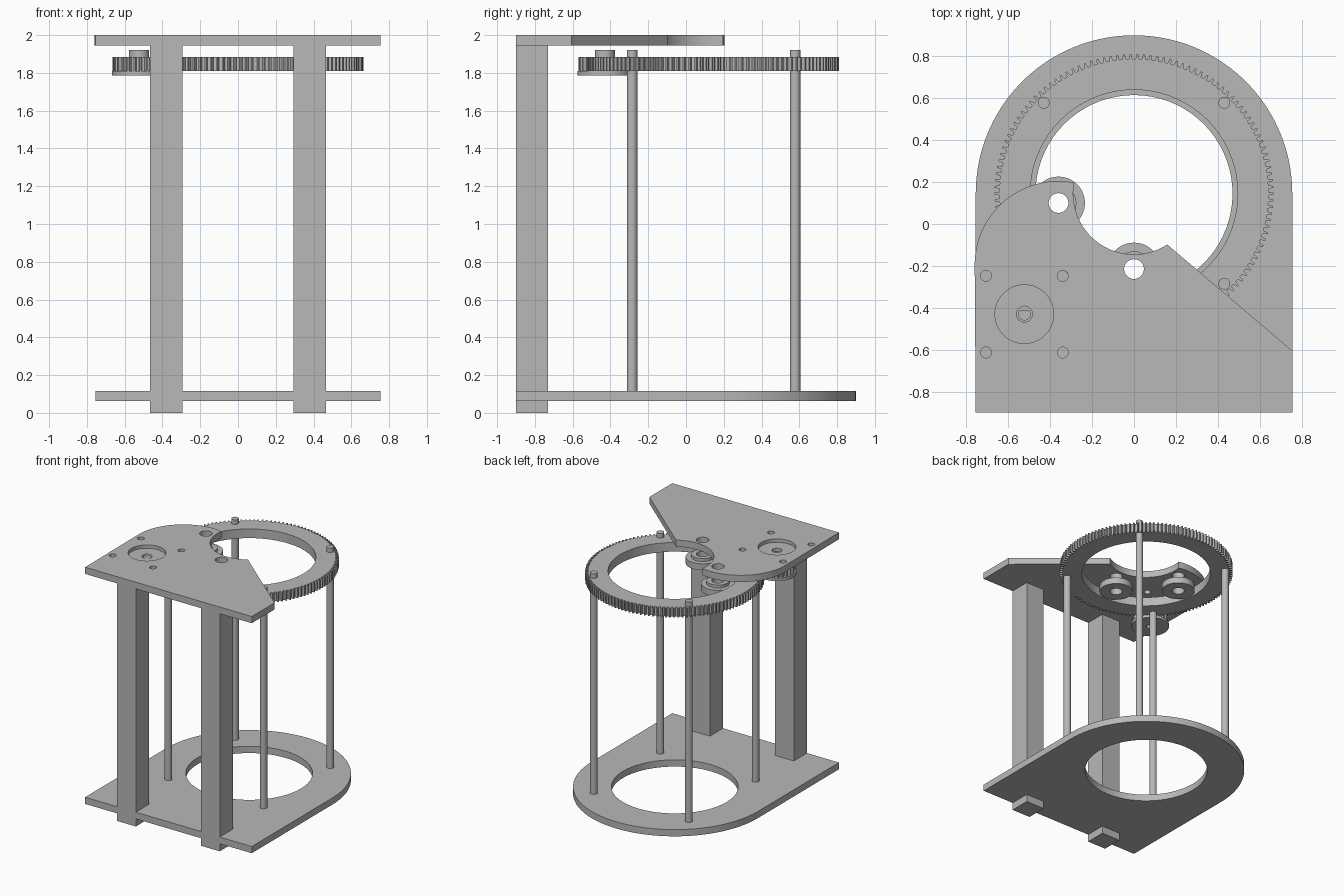
import bpy, bmesh
from math import sin, cos, pi, radians, atan2

cube = bpy.data.objects.get("Cube")
if cube:
    bpy.data.objects.remove(cube, do_unlink=True)

grey = bpy.data.materials.new("plain grey")
grey.use_nodes = True
tone = (0.48, 0.48, 0.48, 1)
grey.diffuse_color = tone
grey.node_tree.nodes["Principled BSDF"].inputs["Base Color"].default_value = tone


def arc(cx, cy, r, a0, a1, n=48):
    """Points on an arc, angles in degrees."""
    return [(cx + r * cos(radians(a0 + (a1 - a0) * i / n)),
             cy + r * sin(radians(a0 + (a1 - a0) * i / n))) for i in range(n + 1)]


def circle(cx, cy, r, n=48):
    return arc(cx, cy, r, 0, 360, n)[:-1]


def gear(cx, cy, root, tip, teeth, phase=0):
    """Gear outline with trapezoid teeth."""
    pts = []
    for i in range(teeth):
        for f, r in ((-0.27, root), (-0.13, tip), (0.13, tip), (0.27, root)):
            a = 2 * pi * (i + f) / teeth + phase
            pts.append((cx + r * cos(a), cy + r * sin(a)))
    return pts


def shade(obj, angle=30):
    bpy.ops.object.select_all(action='DESELECT')
    obj.select_set(True)
    bpy.context.view_layer.objects.active = obj
    bpy.ops.object.shade_smooth_by_angle(angle=radians(angle))


def extrude(name, loops, z0, z1):
    """Solid from an outline followed by any hole outlines."""
    cu = bpy.data.curves.new(name + " profile", 'CURVE')
    cu.dimensions = '2D'
    cu.fill_mode = 'BOTH'
    cu.extrude = (z1 - z0) / 2
    for loop in loops:
        sp = cu.splines.new('POLY')
        sp.points.add(len(loop) - 1)
        for p, (x, y) in zip(sp.points, loop):
            p.co = (x, y, 0, 1)
        sp.use_cyclic_u = True
    tmp = bpy.data.objects.new(name + " profile", cu)
    bpy.context.collection.objects.link(tmp)
    dg = bpy.context.evaluated_depsgraph_get()
    me = bpy.data.meshes.new_from_object(tmp.evaluated_get(dg))
    bpy.data.objects.remove(tmp, do_unlink=True)
    me.name = name
    bm = bmesh.new()
    bm.from_mesh(me)
    bmesh.ops.remove_doubles(bm, verts=bm.verts, dist=1e-5)
    bmesh.ops.translate(bm, verts=bm.verts, vec=(0, 0, (z0 + z1) / 2))
    bmesh.ops.recalc_face_normals(bm, faces=bm.faces)
    bm.to_mesh(me)
    bm.free()
    me.materials.clear()
    me.materials.append(grey)
    obj = bpy.data.objects.new(name, me)
    bpy.context.collection.objects.link(obj)
    shade(obj)
    return obj


def cut(obj, cutter):
    """Boolean difference, applied, with the cutter removed."""
    mod = obj.modifiers.new("cut", 'BOOLEAN')
    mod.operation = 'DIFFERENCE'
    mod.solver = 'EXACT'
    mod.object = cutter
    bpy.context.view_layer.objects.active = obj
    bpy.ops.object.modifier_apply(modifier=mod.name)
    bpy.data.objects.remove(cutter, do_unlink=True)
    shade(obj)


HALF, FRONT, RING_Y = 0.755, -0.9, 0.145
MOTOR = (-0.523, -0.43)
ROLLERS = {"back_roller": (-0.36, 0.1), "front_roller": (0, -0.215)}

# Base plate with a rounded back and a round opening
extrude("base_plate",
        [[(-HALF, FRONT), (HALF, FRONT)] + arc(0, RING_Y, HALF, 0, 180, 72),
         circle(0, RING_Y, 0.47, 72)], 0.062, 0.117)

# Two square columns
for side, cx in (("right", -0.38), ("left", 0.38)):
    w = 0.085
    extrude(side + "_column", [[(cx - w, FRONT), (cx + w, FRONT),
            (cx + w, FRONT + 2 * w), (cx - w, FRONT + 2 * w)]], 0, 1.945)

# Top plate: slanted left edge, bite along the ring, rounded right corner
bite_start = atan2(-0.245, 0.16) * 180 / pi
outline = [(-HALF, FRONT), (HALF, FRONT), (HALF, -0.605)]
outline += arc(0, RING_Y, 0.29, bite_start, -190)
outline += arc(-0.36, -0.195, 0.4, 84, 180)
holes = [circle(x, y, 0.047) for x, y in ROLLERS.values()]
holes += [circle(MOTOR[0] + sx * 0.183, MOTOR[1] + sy * 0.183, 0.026, 24)
          for sx in (-1, 1) for sy in (-1, 1)]
holes.append(circle(*MOTOR, 0.038, 32))
top_plate = extrude("top_plate", [outline] + holes, 1.945, 2.0)
cut(top_plate, extrude("motor_recess", [circle(*MOTOR, 0.14)], 1.972, 2.1))

# Toothed ring
extrude("ring_gear", [gear(0, RING_Y, 0.642, 0.665, 130),
                      circle(0, RING_Y, 0.495, 72)], 1.81, 1.885)

# Four rods carrying the ring
for sx, side in ((-1, "right"), (1, "left")):
    for y, end in ((-0.285, "front"), (0.578, "back")):
        extrude(f"{end}_{side}_rod", [circle(sx * 0.431, y, 0.028, 32)], 0.07, 1.922)

# Pinion with a flange below, a hub above and a D-shaped bore
bore = arc(*MOTOR, 0.028, 140, 400, 32)
extrude("pinion_flange", [circle(*MOTOR, 0.145), bore], 1.787, 1.81)
extrude("pinion_gear", [gear(*MOTOR, 0.115, 0.138, 25), bore], 1.81, 1.885)
extrude("pinion_hub", [circle(*MOTOR, 0.053), bore], 1.885, 1.922)

# Guide rollers inside the ring, each with a smaller raised boss
for name, (x, y) in ROLLERS.items():
    extrude(name, [circle(x, y, 0.126), circle(x, y, 0.047)], 1.81, 1.862)
    extrude(name + "_boss", [circle(x, y, 0.085), circle(x, y, 0.047)], 1.862, 1.885)
